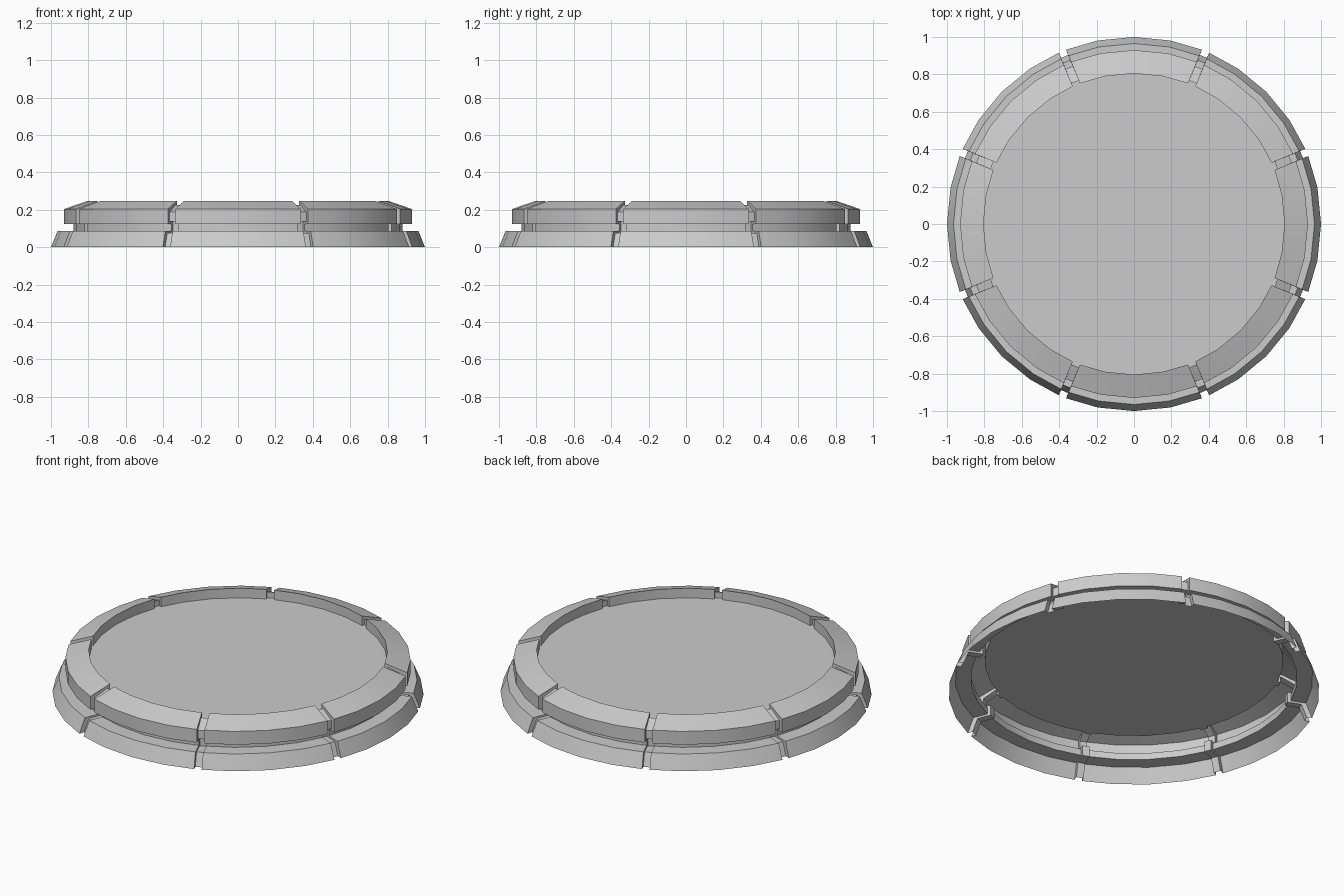
import bpy, bmesh
from math import radians, asin, sin, cos

if "Cube" in bpy.data.objects:
    bpy.data.objects.remove(bpy.data.objects["Cube"])

# Cross-sections (radius, height), from the ground edge up and over to the floor
BLOCK = [(1.0, 0), (0.965, 0.086), (0.88, 0.086), (0.88, 0.125),
         (0.93, 0.125), (0.93, 0.204), (0.805, 0.247), (0.805, 0.19)]
GROOVE = [(0.97, 0), (0.94, 0.075), (0.86, 0.075), (0.86, 0.137),
          (0.905, 0.137), (0.905, 0.188), (0.822, 0.225), (0.822, 0.19)]
SECTORS = 8
HALF_WIDTH = 0.021

bm = bmesh.new()


def column(profile, centre, side=0):
    """One profile stood up at an angle; side shifts it to a groove edge."""
    verts = []
    for (r, z), (block_r, _) in zip(profile, BLOCK):
        a = radians(centre) + side * asin(HALF_WIDTH / block_r)
        verts.append(bm.verts.new((r * cos(a), r * sin(a), z)))
    return verts


# Eight blocks of four facets, with a narrow recessed groove after each
columns = []
for k in range(SECTORS):
    mid = k * 360 / SECTORS
    columns.append(column(BLOCK, mid - 22.5, 1))
    columns += [column(BLOCK, mid + d) for d in (-11.25, 0, 11.25)]
    columns.append(column(BLOCK, mid + 22.5, -1))
    columns.append(column(GROOVE, mid + 22.5, -1))
    columns.append(column(GROOVE, mid + 22.5, 1))

# Skin neighbouring columns
for a, b in zip(columns, columns[1:] + columns[:1]):
    for i in range(len(BLOCK) - 1):
        bm.faces.new((a[i], b[i], b[i + 1], a[i + 1]))

# Sunken floor disc; the underside stays open
bm.faces.new([c[-1] for c in columns])

mesh = bpy.data.meshes.new("round_platform")
bm.to_mesh(mesh)
bm.free()
platform = bpy.data.objects.new("round_platform", mesh)
bpy.context.collection.objects.link(platform)

bpy.context.view_layer.objects.active = platform
platform.select_set(True)
bpy.ops.object.shade_smooth_by_angle(angle=radians(30))
